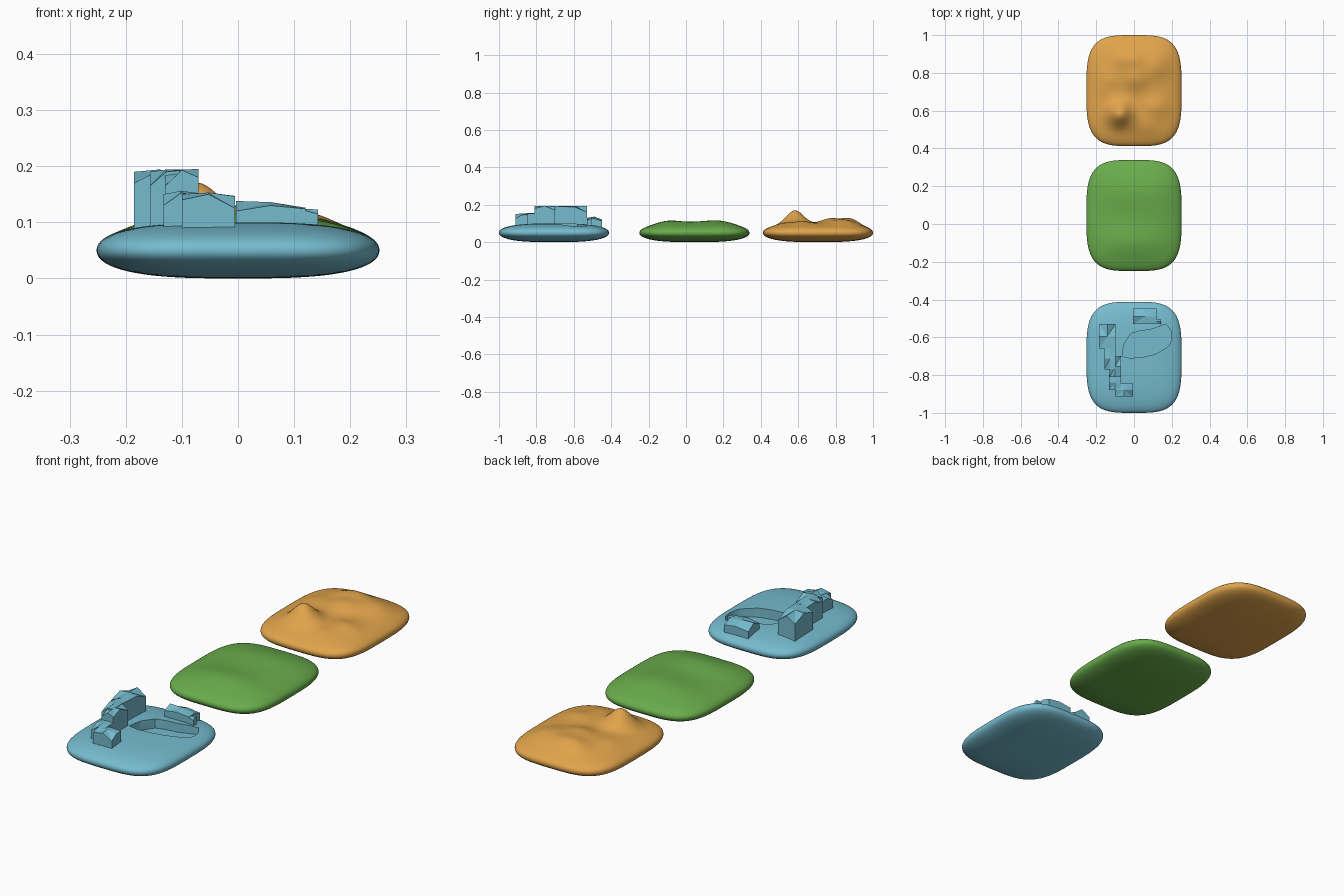
import bpy, bmesh, math

if "Cube" in bpy.data.objects:
    bpy.data.objects.remove(bpy.data.objects["Cube"])

HALF_X, HALF_Y, HALF_Z = 0.252, 0.294, 0.05


def material(name, rgb):
    m = bpy.data.materials.new(name)
    m.diffuse_color = (*rgb, 1)
    m.use_nodes = True
    m.node_tree.nodes["Principled BSDF"].inputs["Base Color"].default_value = m.diffuse_color
    return m


ICE = material("ice_blue", (0.18, 0.50, 0.62))
GRASS = material("grass_green", (0.14, 0.41, 0.07))
SAND = material("sand_orange", (0.75, 0.37, 0.07))


def finish(bm, name, mat, smooth=False):
    bmesh.ops.recalc_face_normals(bm, faces=bm.faces[:])
    for f in bm.faces:
        f.smooth = smooth
    me = bpy.data.meshes.new(name)
    bm.to_mesh(me)
    bm.free()
    ob = bpy.data.objects.new(name, me)
    bpy.context.collection.objects.link(ob)
    me.materials.append(mat)
    return ob


def slab(name, cy, mat, bumps=(), segs=80, rings=28):
    """Pillow-shaped slab; bumps are (x, y, height, sigma_x, sigma_y)."""
    bm = bmesh.new()

    def point(t, i, side):
        a = 2 * math.pi * i / segs
        c, s = math.cos(a), math.sin(a)
        x = t * HALF_X * math.copysign(abs(c) ** 0.55, c)
        y = cy + t * HALF_Y * math.copysign(abs(s) ** 0.55, s)
        h = max(0, 1 - t ** 3) ** 0.4545
        z = HALF_Z + side * HALF_Z * h
        if side > 0:
            z += min(1, 1.25 * h) * h * sum(
                b[2] * math.exp(-((x - b[0]) / b[3]) ** 2 / 2 - ((y - b[1]) / b[4]) ** 2 / 2)
                for b in bumps)
        return bm.verts.new((x, y, z))

    ts = [math.sin(math.pi / 2 * k / rings) for k in range(1, rings)]
    loops = [[point(t, i, 1) for i in range(segs)] for t in ts]
    loops.append([point(1, i, 1) for i in range(segs)])
    loops += [[point(t, i, -1) for i in range(segs)] for t in reversed(ts)]
    for a, b in zip(loops, loops[1:]):
        for i in range(segs):
            j = (i + 1) % segs
            bm.faces.new((a[i], a[j], b[j], b[i]))
    for loop, side in ((loops[0], 1), (loops[-1], -1)):
        c = point(0, 0, side)
        for i in range(segs):
            bm.faces.new((c, loop[i], loop[(i + 1) % segs]))
    return finish(bm, name, mat, True)


def ice_block(name, x0, x1, y0, y1, tops):
    """Straight-walled block with a faceted top; tops is a 3x3 height table."""
    bm = bmesh.new()
    xs, ys = (x0, (x0 + x1) / 2, x1), (y0, (y0 + y1) / 2, y1)
    top = [[bm.verts.new((xs[i], ys[j], tops[j][i])) for i in range(3)] for j in range(3)]
    for j in range(2):
        for i in range(2):
            q = (top[j][i], top[j][i + 1], top[j + 1][i + 1], top[j + 1][i])
            for k in ((0, 1, 2), (0, 2, 3)) if i == j else ((0, 1, 3), (1, 2, 3)):
                bm.faces.new([q[n] for n in k])
    rim = [top[0][0], top[0][1], top[0][2], top[1][2], top[2][2], top[2][1], top[2][0], top[1][0]]
    base = [bm.verts.new((v.co.x, v.co.y, 0.07)) for v in rim]
    for k in range(8):
        n = (k + 1) % 8
        bm.faces.new((rim[k], rim[n], base[n], base[k]))
    bm.faces.new(base)
    return finish(bm, name, ICE)


# grass slab with a gentle dip across the middle
slab("grass_slab", 0.045, GRASS, [
    (0, -0.10, 0.017, 0.13, 0.06), (0.03, 0.18, 0.017, 0.13, 0.07), (0.08, 0.04, 0.007, 0.1, 0.08)])

# sand slab with a tall dune and lower ridges
slab("sand_slab", 0.706, SAND, [
    (-0.075, 0.58, 0.076, 0.045, 0.045), (-0.02, 0.88, 0.036, 0.06, 0.045),
    (0.0, 0.77, 0.026, 0.05, 0.045), (0.12, 0.84, 0.024, 0.05, 0.06),
    (0.12, 0.62, 0.016, 0.05, 0.04), (-0.14, 0.76, 0.014, 0.04, 0.05),
    (0.06, 0.52, 0.010, 0.05, 0.04)])

# ice slab
ice = slab("ice_slab", -0.706, ICE)

# pond recess cut into the ice slab
POND = [(-0.063, -0.70), (-0.053, -0.635), (-0.016, -0.58), (0.03, -0.566), (0.085, -0.56),
        (0.14, -0.54), (0.17, -0.53), (0.196, -0.566), (0.2, -0.61), (0.185, -0.645),
        (0.164, -0.66), (0.11, -0.69), (0.05, -0.704), (-0.02, -0.71)]
bm = bmesh.new()
face = bm.faces.new([bm.verts.new((x, y, 0.056)) for x, y in POND])
ext = bmesh.ops.extrude_face_region(bm, geom=[face])
bmesh.ops.translate(bm, vec=(0, 0, 0.1),
                    verts=[g for g in ext["geom"] if isinstance(g, bmesh.types.BMVert)])
cutter = finish(bm, "pond_cutter", ICE)
cutter.hide_render = True
mod = ice.modifiers.new("pond", "BOOLEAN")
mod.object, mod.operation, mod.solver = cutter, "DIFFERENCE", "EXACT"
bpy.context.view_layer.objects.active = ice
ice.select_set(True)
bpy.ops.object.modifier_apply(modifier="pond")
bpy.data.objects.remove(cutter)
bpy.ops.object.shade_smooth_by_angle(angle=math.radians(35))

# ice wall: overlapping blocks stepping forward, plus a low block behind the pond
ice_block("wall_back", -0.185, -0.098, -0.66, -0.53,
          [(0.170, 0.192, 0.190), (0.190, 0.194, 0.188), (0.165, 0.192, 0.160)])
ice_block("wall_middle", -0.157, -0.098, -0.77, -0.655,
          [(0.165, 0.190, 0.193), (0.190, 0.194, 0.194), (0.185, 0.193, 0.190)])
ice_block("wall_front", -0.13, -0.07, -0.81, -0.70,
          [(0.165, 0.193, 0.180), (0.190, 0.194, 0.195), (0.188, 0.193, 0.170)])
ice_block("low_block_left", -0.133, -0.07, -0.88, -0.80,
          [(0.130, 0.152, 0.148), (0.150, 0.156, 0.152), (0.150, 0.155, 0.152)])
ice_block("low_block_front", -0.10, -0.005, -0.912, -0.845,
          [(0.140, 0.150, 0.125), (0.150, 0.153, 0.146), (0.145, 0.150, 0.147)])
ice_block("pond_block", -0.004, 0.12, -0.53, -0.448,
          [(0.120, 0.130, 0.124), (0.138, 0.136, 0.126), (0.112, 0.120, 0.112)])
ice_block("pond_block_step", 0.08, 0.143, -0.53, -0.505,
          [(0.124, 0.123, 0.115), (0.126, 0.124, 0.123), (0.124, 0.123, 0.122)])
